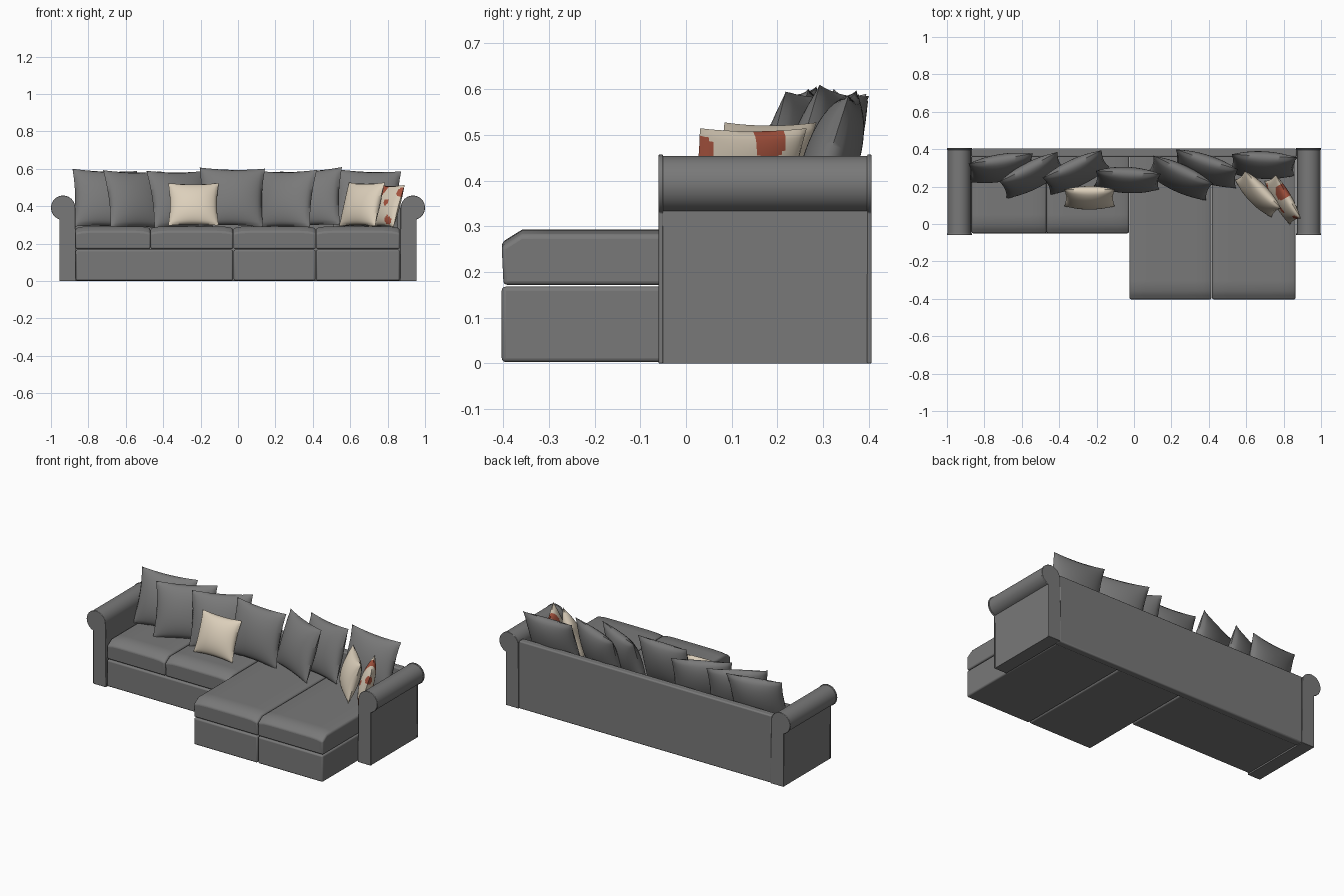
import bpy, bmesh
from math import sin, cos, radians
from mathutils import Vector

default = bpy.data.objects.get("Cube")
if default:
    bpy.data.objects.remove(default)


def material(name, rgb):
    m = bpy.data.materials.new(name)
    m.use_nodes = True
    m.diffuse_color = (*rgb, 1)
    m.node_tree.nodes["Principled BSDF"].inputs["Base Color"].default_value = (*rgb, 1)
    return m


GREY = material("grey fabric", (0.19, 0.19, 0.19))
BEIGE = material("beige fabric", (0.72, 0.63, 0.50))
RED = material("rust red print", (0.40, 0.09, 0.05))


def finish(name, bm, mats, bevel=0, angle=35):
    bmesh.ops.recalc_face_normals(bm, faces=bm.faces)
    me = bpy.data.meshes.new(name)
    bm.to_mesh(me)
    bm.free()
    ob = bpy.data.objects.new(name, me)
    bpy.context.collection.objects.link(ob)
    for m in mats:
        me.materials.append(m)
    if bevel:
        mod = ob.modifiers.new("soft edges", 'BEVEL')
        mod.width, mod.segments, mod.limit_method = bevel, 3, 'ANGLE'
        mod.angle_limit = radians(40)
    bpy.ops.object.select_all(action='DESELECT')
    ob.select_set(True)
    bpy.context.view_layer.objects.active = ob
    bpy.ops.object.shade_smooth_by_angle(angle=radians(angle))
    return ob


def box_mesh(lo, hi):
    bm = bmesh.new()
    bmesh.ops.create_cube(bm, size=1)
    lo, hi = Vector(lo), Vector(hi)
    for v in bm.verts:
        v.co = (lo + hi) / 2 + v.co * (hi - lo)
    return bm


def box(name, lo, hi, bevel):
    return finish(name, box_mesh(lo, hi), [GREY], bevel)


# Seat cushion: flat top that slopes down at the front and droops at the seams
def seat_cushion(name, x0, x1, y0, y1):
    bm = box_mesh((x0, y0, 0.172), (x1, y1, 0.293))
    half, mid = (x1 - x0) / 2, (x0 + x1) / 2
    cuts = [((x0 + half * k, 0, 0), (1, 0, 0)) for k in (0.06, 0.2, 0.4, 1, 1.6, 1.8, 1.94)]
    cuts += [((0, y0 + d, 0), (0, 1, 0)) for d in (0.02, 0.045, 0.1)]
    for co, no in cuts:
        bmesh.ops.bisect_plane(bm, geom=bm.verts[:] + bm.edges[:] + bm.faces[:],
                               plane_co=co, plane_no=no)
    for v in bm.verts:
        if v.co.z > 0.25:
            u = abs(v.co.x - mid) / half
            front = max(0, 1 - (v.co.y - y0) / 0.045)
            v.co.z -= 0.028 * front + 0.012 * u ** 8
        elif abs(v.co.y - y0) < 0.001:
            v.co.y += 0.004
    return finish(name, bm, [GREY], 0.008, 40)


# Base sections and seat cushions
FRONT, CHAISE, BACK = -0.05, -0.403, 0.365
for name, x0, x1, y0 in (("bench_base", -0.868, -0.027, FRONT),
                         ("chaise_base_right", -0.023, 0.414, CHAISE),
                         ("chaise_base_left", 0.418, 0.864, CHAISE)):
    box(name, (x0, y0, 0.003), (x1, BACK, 0.168), 0.009)
for name, x0, x1, y0 in (("bench_cushion_right", -0.868, -0.469, FRONT),
                         ("bench_cushion_left", -0.467, -0.026, FRONT),
                         ("chaise_cushion_right", -0.024, 0.415, CHAISE),
                         ("chaise_cushion_left", 0.417, 0.864, CHAISE)):
    seat_cushion(name, x0, x1, y0, BACK)

# Backrest
box("backrest", (-0.87, 0.358, 0.0), (0.87, 0.403, 0.42), 0.008)


# Rolled arm: panel and scroll in one extruded outline, with piping at both ends
def arm_slab(name, side, y0, y1, grow, bevel):
    bm = bmesh.new()
    outline = [(0.869 - grow, 0), (0.952 + grow, 0)]
    for i in range(29):
        a = radians(-72 + 252 * i / 28)
        r = 0.062 + grow
        outline.append((0.935 + r * cos(a), 0.392 + r * sin(a)))
    face = bm.faces.new([bm.verts.new((side * x, y0, z)) for x, z in outline])
    new = bmesh.ops.extrude_face_region(bm, geom=[face])["geom"]
    bmesh.ops.translate(bm, vec=(0, y1 - y0, 0),
                        verts=[g for g in new if isinstance(g, bmesh.types.BMVert)])
    finish(name, bm, [GREY], bevel)


for label, side in (("left", 1), ("right", -1)):
    arm_slab("arm_" + label, side, -0.055, 0.402, 0, 0)
    arm_slab("arm_front_piping_" + label, side, -0.06, -0.05, 0.003, 0.003)
    arm_slab("arm_back_piping_" + label, side, 0.396, 0.406, 0.003, 0.003)


# Pillow: two puffed grids joined at a pinched seam with pointed corners
def pillow(name, loc, w, h, thick, yaw, lean, roll=0, mats=(GREY,), patches=()):
    bm = bmesh.new()
    for s in (1, -1):
        made = bmesh.ops.create_grid(bm, x_segments=28, y_segments=28, size=1)["verts"]
        for vert in made:
            u, v = vert.co.x, vert.co.y
            puff = max(0, (1 - u * u) * (1 - v * v)) ** 0.55
            vert.co = (u * w / 2 * (1 - 0.07 * (1 - v * v) * abs(u)),
                       s * puff * thick / 2,
                       v * h / 2 * (1 - 0.06 * (1 - u * u) * abs(v)))
    bmesh.ops.remove_doubles(bm, verts=bm.verts, dist=0.0002)
    for f in bm.faces:
        c = f.calc_center_median()
        u, v = 2 * c.x / w, 2 * c.z / h
        for pu, pv, r in patches:
            if (u - pu) ** 2 + (v - pv) ** 2 < r * r * (1 + 0.3 * sin(9 * u + 7 * v)):
                f.material_index = 1
    ob = finish(name, bm, mats, 0, 60)
    ob.location = loc
    ob.rotation_euler = (radians(-lean), radians(roll), radians(yaw))


# Large back pillows: x, y, z, yaw, lean, roll
BACK_PILLOWS = ((-0.71, 0.30, 0.44, 9, 18, 2), (-0.545, 0.26, 0.435, 27, 18, 1),
                (-0.31, 0.275, 0.435, 25, 18, 0), (-0.035, 0.235, 0.447, -3, 15, 1),
                (0.245, 0.245, 0.437, -25, 18, -1), (0.385, 0.295, 0.443, -18, 18, -4),
                (0.69, 0.315, 0.438, -3, 18, 2))
for i, (x, y, z, yaw, lean, roll) in enumerate(BACK_PILLOWS):
    pillow(f"back_pillow_{i + 1}", (x, y, z), 0.35, 0.325, 0.12, yaw, lean, roll)

# Small accent pillows
pillow("beige_pillow_middle", (-0.238, 0.14, 0.41), 0.27, 0.245, 0.10, 0, 22, 0, (BEIGE,))
pillow("beige_pillow_side", (0.663, 0.16, 0.41), 0.28, 0.245, 0.10, -46, 17, 0, (BEIGE,))
pillow("printed_pillow", (0.795, 0.13, 0.402), 0.27, 0.235, 0.08, -60, 17, 0, (BEIGE, RED),
       ((-0.25, 0.75, 0.3), (0.95, 0.6, 0.22), (0.35, 0.1, 0.15),
        (-0.6, -0.55, 0.25), (0.6, -0.75, 0.2)))
